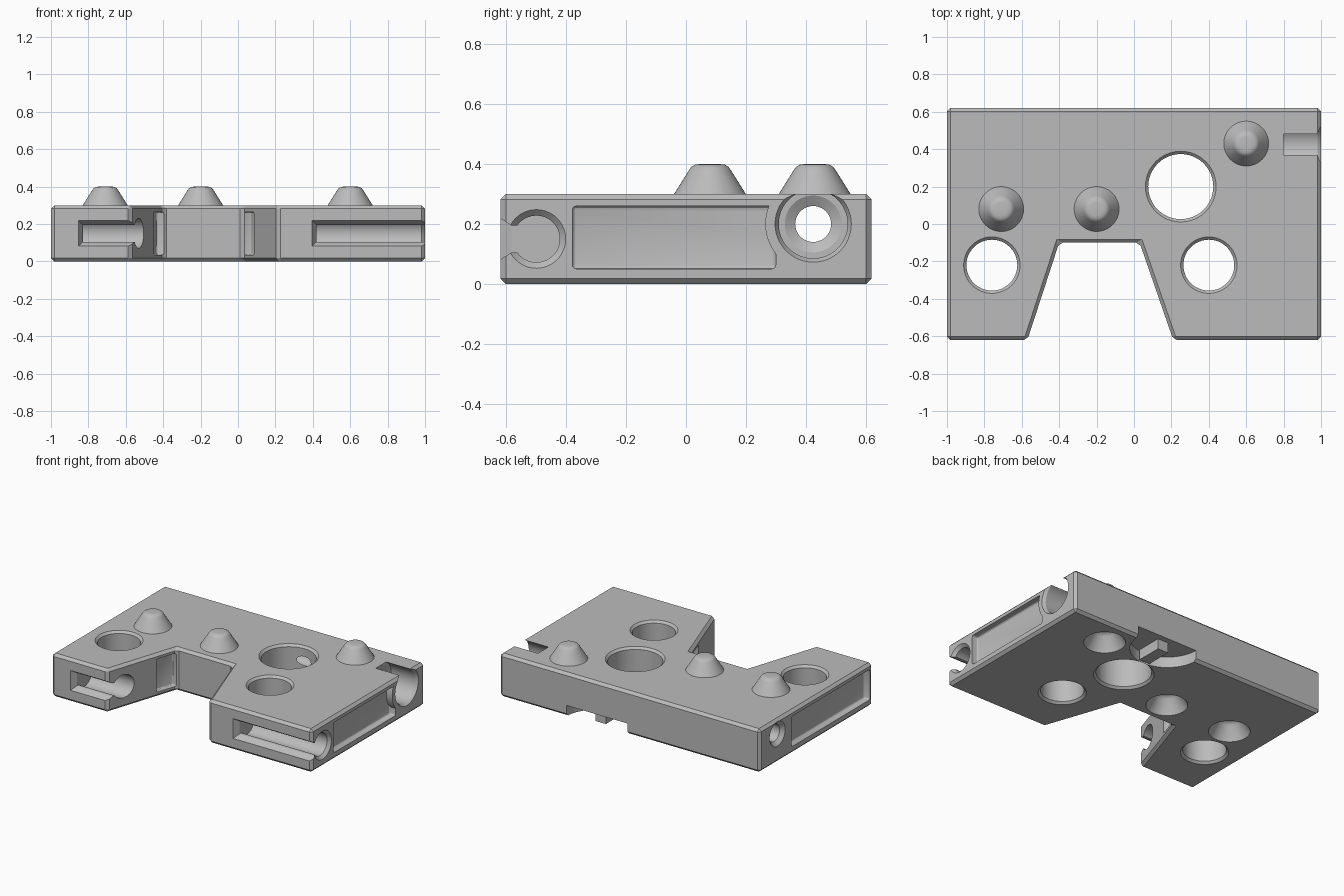
import bpy, bmesh, math
from mathutils import Matrix

cube = bpy.data.objects.get("Cube")
if cube:
    bpy.data.objects.remove(cube, do_unlink=True)

grey = bpy.data.materials.new("plain grey")
grey.use_nodes = True
grey.diffuse_color = (0.5, 0.5, 0.5, 1)
grey.node_tree.nodes["Principled BSDF"].inputs["Base Color"].default_value = (0.5, 0.5, 0.5, 1)


def to_object(name, bm):
    bmesh.ops.recalc_face_normals(bm, faces=bm.faces)
    mesh = bpy.data.meshes.new(name)
    bm.to_mesh(mesh)
    bm.free()
    mesh.materials.append(grey)
    obj = bpy.data.objects.new(name, mesh)
    bpy.context.collection.objects.link(obj)
    return obj


def prism(name, points, z0, z1, bevel=0):
    bm = bmesh.new()
    face = bm.faces.new([bm.verts.new((x, y, z0)) for x, y in points])
    top = bmesh.ops.extrude_face_region(bm, geom=[face])["geom"]
    bmesh.ops.translate(bm, vec=(0, 0, z1 - z0), verts=[v for v in top if isinstance(v, bmesh.types.BMVert)])
    if bevel:
        bmesh.ops.recalc_face_normals(bm, faces=bm.faces)
        bmesh.ops.bevel(bm, geom=bm.edges[:], offset=bevel, segments=1, affect='EDGES')
    return to_object(name, bm)


def box(name, xs, ys, zs, bevel=0, turn=0, flare=0):
    """Box between limits; flare widens its front end in x and z."""
    bm = bmesh.new()
    bmesh.ops.create_cube(bm, size=1)
    size = [b - a for a, b in (xs, ys, zs)]
    mid = [(a + b) / 2 for a, b in (xs, ys, zs)]
    for v in bm.verts:
        if flare and v.co.y < 0:
            v.co.x *= 1 + 2 * flare / size[0]
            v.co.z *= 1 + 2 * flare / size[2]
        v.co = [c * s for c, s in zip(v.co, size)]
    if bevel:
        bmesh.ops.bevel(bm, geom=bm.edges[:], offset=bevel, segments=3, profile=0.5, affect='EDGES')
    bm.transform(Matrix.Translation(mid) @ Matrix.Rotation(turn, 4, 'Z'))
    return to_object(name, bm)


def lathe(name, profile, loc, along_x=False, n=48):
    """Closed round solid from (radius, height) points."""
    bm = bmesh.new()
    rings = []
    for r, h in profile:
        ring = []
        for i in range(n):
            a = 2 * math.pi * i / n
            p = (r * math.cos(a), r * math.sin(a), h)
            if along_x:
                p = (p[2], p[0], p[1])
            ring.append(bm.verts.new([c + o for c, o in zip(p, loc)]))
        rings.append(ring)
    for low, high in zip(rings, rings[1:]):
        for i in range(n):
            j = (i + 1) % n
            bm.faces.new((low[i], low[j], high[j], high[i]))
    bm.faces.new(rings[0])
    bm.faces.new(rings[-1])
    return to_object(name, bm)


def combine(target, tool, operation='DIFFERENCE'):
    mod = target.modifiers.new("combine", 'BOOLEAN')
    mod.operation = operation
    mod.solver = 'EXACT'
    mod.object = tool
    bpy.context.view_layer.objects.active = target
    bpy.ops.object.modifier_apply(modifier=mod.name)
    bpy.data.objects.remove(tool, do_unlink=True)


# Chamfered plate with the tapered notch in its front
body = prism("plate_body", [(-1, -.62), (-.57, -.62), (-.4, -.1), (.03, -.1), (.21, -.62),
                            (1, -.62), (1, .62), (-1, .62)], 0, .3, .018)

# Vertical holes with chamfered rims
for x, y, r in ((-.76, -.22, .136), (.4, -.22, .136), (.25, .2, .174)):
    combine(body, lathe("hole_cutter", [(r + .03, -.015), (r, .015), (r, .285), (r + .03, .315)], (x, y, 0)))

# Pegs on top with matching sockets below
peg = [(.12, .3), (.07, .38), (.062, .391), (.05, .398), (.035, .4)]
for x, y in ((-.71, .08), (-.2, .08), (.6, .43)):
    combine(body, lathe("peg", [(.12, .28)] + peg, (x, y, 0)), 'UNION')
    socket = [(.135, -.01)] + [(r + .008, z - .293) for r, z in peg]
    combine(body, lathe("socket_cutter", socket, (x, y, 0)))

# Half-round pocket under the back edge, with a small bar left in it
combine(body, lathe("pocket_cutter", [(.235, -.05), (.235, .075)], (.25, .622, 0)))
combine(body, box("pocket_bar", (.21, .29), (.4, .58), (.004, .1)), 'UNION')

# Long cross bore, widened and open to the top at the left end
combine(body, lathe("cross_bore_cutter",
                    [(.1, -1.015), (.06, -.975), (.06, .78), (.095, .8), (.115, .8), (.115, .98), (.14, 1.02)],
                    (0, .425, .2), True))

# Recessed side panels; the left one curves around the bore
panel = box("panel_cutter", (.955, 1.05), (-.38, .3), (.05, .26), .014)
combine(panel, lathe("bore_wall", [(.16, .8), (.16, 1.2)], (0, .425, .2), True))
combine(body, panel)
combine(body, box("panel_cutter", (-1.05, -.955), (-.59, .27), (.05, .26), .014))

# Recesses in the notch walls
for x, y, turn in ((.06, -.187, .333), (-.425, -.18, -.317)):
    combine(body, box("wall_recess_cutter", (x - .035, x + .035), (y - .075, y + .075), (.035, .265), .01, turn))

# Keyhole slots along the front: bore, slit and flared mouth
for x0, x1, flare_end in ((.42, 1.1, .02), (-.83, -.45, 0)):
    bore = [(.08, x0), (.08, x1)]
    if flare_end:
        bore = [(.078, x0), (.078, .98), (.078 + 2 * flare_end, 1.02)]
    combine(body, lathe("slot_bore_cutter", bore, (0, -.5, .15), True))
    combine(body, box("slit_cutter", (x0, x1), (-.7, -.5), (.105, .195)))
    combine(body, box("slit_mouth_cutter", (x0 + .002, x1), (-.63, -.58), (.107, .193), flare=.032))

# Smooth round walls, sharp edges
bpy.ops.object.select_all(action='DESELECT')
body.select_set(True)
bpy.context.view_layer.objects.active = body
bpy.ops.object.shade_smooth_by_angle(angle=math.radians(25))
